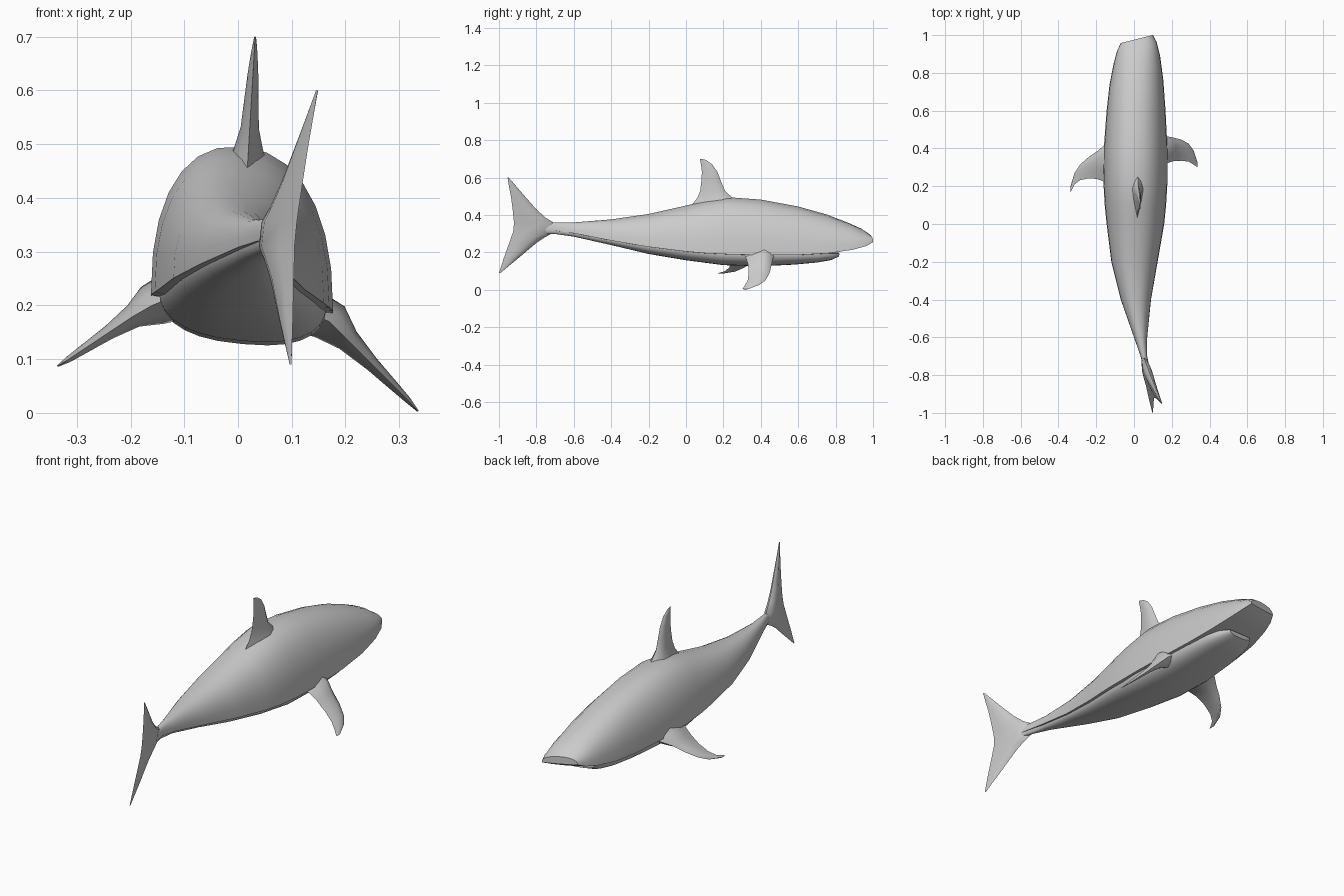
import bpy, bmesh, math
from mathutils import Vector


def loft(name, rings):
    """Skin a list of equal closed rings and cap both ends."""
    bm = bmesh.new()
    vr = [[bm.verts.new(p) for p in r] for r in rings]
    n = len(vr[0])
    for a, b in zip(vr, vr[1:]):
        for i in range(n):
            j = (i + 1) % n
            bm.faces.new((a[i], a[j], b[j], b[i]))
    bm.faces.new(vr[0])
    bm.faces.new(vr[-1])
    bmesh.ops.recalc_face_normals(bm, faces=bm.faces)
    me = bpy.data.meshes.new(name)
    bm.to_mesh(me)
    bm.free()
    ob = bpy.data.objects.new(name, me)
    bpy.context.collection.objects.link(ob)
    return ob


def smooth(ob, deg=40):
    bpy.ops.object.select_all(action='DESELECT')
    ob.select_set(True)
    bpy.context.view_layer.objects.active = ob
    bpy.ops.object.shade_smooth_by_angle(angle=math.radians(deg))


def half_ring(y, xl, xr, z_arc, z_base, power, steps=14):
    """Half superellipse from z_base to z_arc, closed by a shallow flat side, rolled slightly."""
    cx, w, h = (xl + xr) / 2, (xr - xl) / 2, z_arc - z_base
    yaw = 0.25 * min(1, max(0, (y - 0.6) / 0.38))
    pts = []
    for i in range(steps + 1):
        a = math.pi * i / steps
        c, s = math.cos(a), math.sin(a)
        pts.append((w * math.copysign(abs(c) ** (2 / power), c), h * abs(s) ** (2 / power)))
    pts += [(-w * 0.5, -h * 0.04), (0, -h * 0.05), (w * 0.5, -h * 0.04)]
    return [(cx + x, y + yaw * x, z_base + z - 0.09 * x) for x, z in pts]


def fin(name, sections, normal):
    """Loft lens sections given as (leading point, trailing point, thickness)."""
    nrm = Vector(normal).normalized()
    lens = [(0, 0), (.12, .6), (.35, 1), (.7, .55), (1, 0), (.7, -.55), (.35, -1), (.12, -.6)]
    rings = [[Vector(a).lerp(Vector(b), u) + nrm * (t / 2 * v) for u, v in lens]
             for a, b, t in sections]
    ob = loft(name, rings)
    smooth(ob, 50)
    return ob


# back and head: y, left x, right x, top z, crease z
back = [(-.78, .055, .085, .35, .318), (-.7, .035, .07, .36, .318), (-.6, .0, .07, .36, .305),
        (-.4, -.07, .09, .376, .27), (-.2, -.12, .125, .405, .24), (0, -.145, .16, .45, .218),
        (.1, -.155, .17, .475, .21), (.22, -.162, .177, .495, .205), (.4, -.16, .177, .482, .20),
        (.6, -.145, .167, .445, .20), (.75, -.13, .155, .403, .208), (.87, -.108, .138, .357, .225),
        (.94, -.09, .12, .325, .243), (.979, -.07, .10, .297, .262)]
body = loft("body", [half_ring(*s, 2.3) for s in back])

# belly and lower jaw: y, left x, right x, bottom z, top z
under = [(-.77, .057, .083, .30, .325), (-.7, .038, .067, .298, .325), (-.6, .008, .062, .284, .312),
         (-.4, -.06, .082, .24, .28), (-.2, -.107, .113, .193, .255), (0, -.13, .147, .16, .235),
         (.2, -.148, .165, .134, .222), (.4, -.148, .165, .128, .217), (.58, -.132, .155, .137, .212),
         (.7, -.112, .138, .148, .206), (.77, -.09, .115, .16, .203), (.81, -.055, .085, .178, .20)]
belly = loft("belly_and_jaw", [half_ring(*s, 2.5) for s in under])

# merge belly into the body
mod = body.modifiers.new("merge", 'BOOLEAN')
mod.operation = 'UNION'
mod.solver = 'EXACT'
mod.object = belly
bpy.context.view_layer.objects.active = body
bpy.ops.object.modifier_apply(modifier="merge")
bpy.data.objects.remove(belly)
smooth(body, 38)

# dorsal fin: z, leading y, trailing y, thickness
dorsal = [(.44, .30, .02, .09), (.49, .25, .06, .055), (.53, .208, .076, .034), (.58, .187, .082, .027),
          (.63, .168, .085, .02), (.67, .14, .08, .012), (.692, .11, .076, .006), (.70, .085, .075, .003)]
fin("dorsal_fin", [((.02 + .06 * (z - .5), a, z), (.02 + .06 * (z - .5), b, z), t)
                   for z, a, b, t in dorsal], (1, 0, -.06))

# tail fin, both lobes: z, leading y, trailing y, thickness
tail = [(.60, -.948, -.954, .004), (.55, -.905, -.946, .012), (.5, -.862, -.936, .02),
        (.43, -.80, -.927, .032), (.385, -.75, -.922, .042), (.355, -.70, -.92, .046),
        (.31, -.70, -.924, .046), (.28, -.755, -.935, .04), (.25, -.80, -.945, .032),
        (.17, -.895, -.974, .02), (.09, -.992, -1.0, .004)]


def tail_x(y, z):
    return .055 + .27 * (-.72 - y) + .12 * (z - .35)


fin("tail_fin", [((tail_x(a, z), a, z), (tail_x(b, z), b, z), t) for z, a, b, t in tail], (1, .27, 0))

# pectoral fins: x, z, leading y, trailing y, thickness
right = [(.12, .19, .49, .29, .10), (.17, .17, .465, .32, .08), (.205, .135, .458, .332, .045),
         (.25, .09, .447, .335, .027), (.29, .05, .425, .33, .018), (.315, .025, .39, .315, .012),
         (.335, .003, .33, .302, .003)]
left = [(-.11, .22, .45, .20, .10), (-.16, .20, .415, .225, .08), (-.195, .18, .385, .238, .045),
        (-.24, .15, .355, .242, .027), (-.285, .12, .315, .232, .018), (-.315, .10, .27, .21, .012),
        (-.336, .087, .2, .166, .003)]
for name, secs, nrm in (("right_pectoral_fin", right, (.7, 0, .7)),
                        ("left_pectoral_fin", left, (-.5, 0, .85))):
    fin(name, [((x, a, z), (x, b, z), t) for x, z, a, b, t in secs], nrm)
